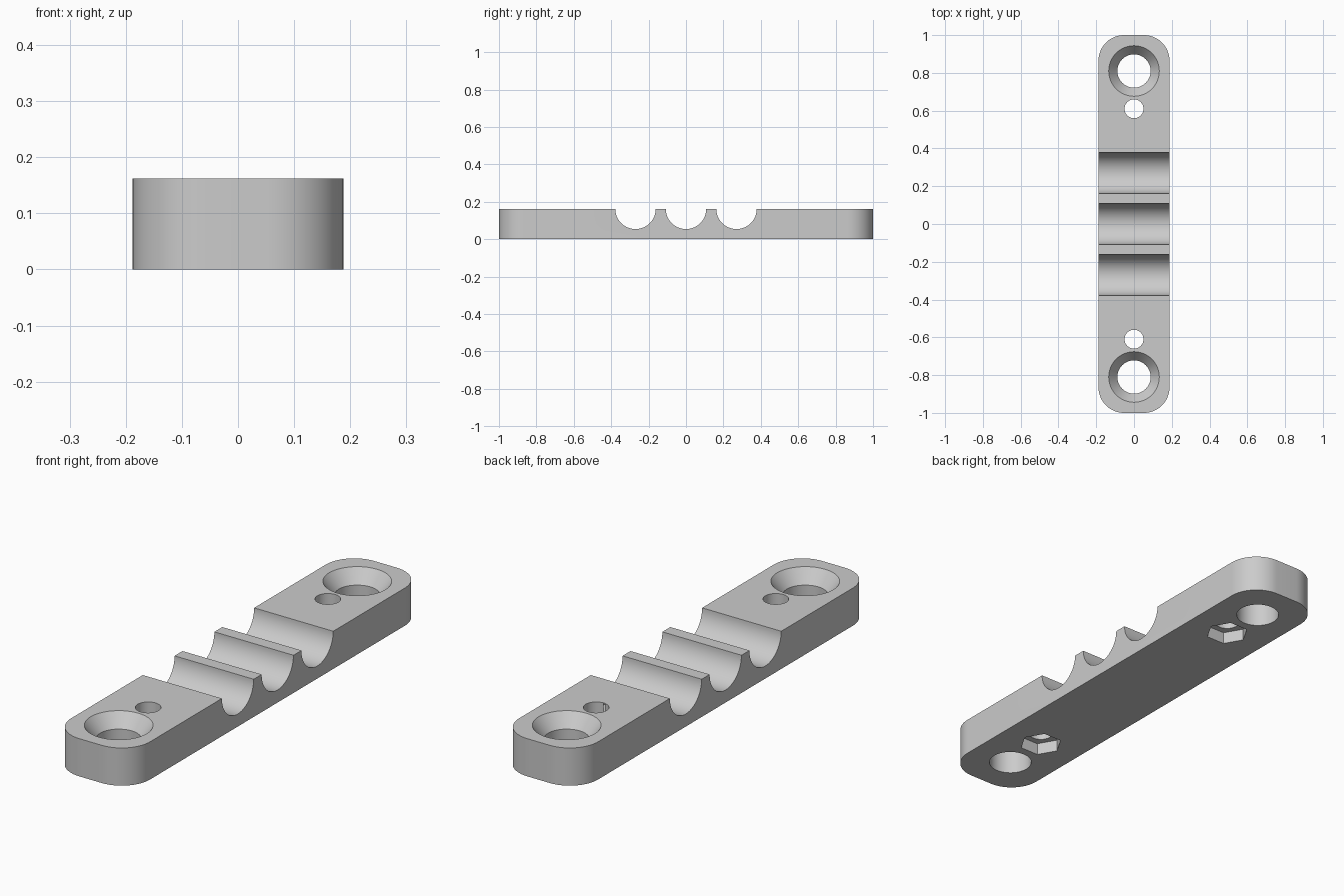
import bpy, bmesh, math

if "Cube" in bpy.data.objects:
    bpy.data.objects.remove(bpy.data.objects["Cube"])

HALF_W, HALF_L, HEIGHT, CORNER = 0.188, 1.0, 0.162, 0.135

grey = bpy.data.materials.new("light grey")
grey.diffuse_color = (0.6, 0.6, 0.6, 1)
grey.use_nodes = True
grey.node_tree.nodes["Principled BSDF"].inputs["Base Color"].default_value = grey.diffuse_color


def lathe(name, rings, y, sides=64):
    """Closed solid from (radius, z) rings stacked upward at (0, y)."""
    bm = bmesh.new()
    loops = [[bm.verts.new((r * math.cos(2 * math.pi * i / sides),
                            y + r * math.sin(2 * math.pi * i / sides), z))
              for i in range(sides)] for r, z in rings]
    for a, b in zip(loops, loops[1:]):
        for i in range(sides):
            j = (i + 1) % sides
            bm.faces.new((a[i], a[j], b[j], b[i]))
    bm.faces.new(loops[0][::-1])
    bm.faces.new(loops[-1])
    return finish(name, bm)


def finish(name, bm):
    bmesh.ops.recalc_face_normals(bm, faces=bm.faces)
    mesh = bpy.data.meshes.new(name)
    bm.to_mesh(mesh)
    bm.free()
    mesh.materials.append(grey)
    obj = bpy.data.objects.new(name, mesh)
    bpy.context.collection.objects.link(obj)
    return obj


# Rounded bar
bm = bmesh.new()
outline = []
for k, (sx, sy) in enumerate([(1, 1), (-1, 1), (-1, -1), (1, -1)]):
    for i in range(17):
        a = math.pi / 2 * (k + i / 16)
        outline.append(bm.verts.new((sx * (HALF_W - CORNER) + CORNER * math.cos(a),
                                     sy * (HALF_L - CORNER) + CORNER * math.sin(a), 0)))
base = bm.faces.new(outline)
top = bmesh.ops.extrude_face_region(bm, geom=[base])["geom"]
bmesh.ops.translate(bm, vec=(0, 0, HEIGHT),
                    verts=[v for v in top if isinstance(v, bmesh.types.BMVert)])
bar = finish("clamp_bar", bm)

cutters = []
# Countersunk screw holes, pin holes and hexagonal nut pockets at both ends
for s in (-1, 1):
    cutters.append(lathe("screw_hole_cutter", [
        (0.088, -0.05), (0.088, HEIGHT - 0.058), (0.134, HEIGHT), (0.134, HEIGHT + 0.05)], s * 0.81))
    cutters.append(lathe("nut_hole_cutter", [(0.05, -0.05), (0.05, HEIGHT + 0.05)], s * 0.61, 48))
    cutters.append(lathe("nut_pocket_cutter", [(0.088, -0.05), (0.088, 0.052)], s * 0.61, 6))

# Three half-round grooves across the top
for y in (-0.27, 0, 0.27):
    bm = bmesh.new()
    r = 0.108
    profile = [(y + r * math.cos(math.pi + math.pi * i / 32),
                HEIGHT + r * math.sin(math.pi + math.pi * i / 32)) for i in range(33)]
    profile += [(y + r, HEIGHT + 0.1), (y - r, HEIGHT + 0.1)]
    face = bm.faces.new([bm.verts.new((-0.3, py, pz)) for py, pz in profile])
    ext = bmesh.ops.extrude_face_region(bm, geom=[face])["geom"]
    bmesh.ops.translate(bm, vec=(0.6, 0, 0),
                        verts=[v for v in ext if isinstance(v, bmesh.types.BMVert)])
    cutters.append(finish("groove_cutter", bm))

# Cut everything out of the bar
bpy.context.view_layer.objects.active = bar
bar.select_set(True)
for c in cutters:
    mod = bar.modifiers.new("cut", "BOOLEAN")
    mod.operation = "DIFFERENCE"
    mod.solver = "EXACT"
    mod.object = c
    bpy.ops.object.modifier_apply(modifier=mod.name)
    bpy.data.objects.remove(c)

bpy.ops.object.shade_smooth_by_angle(angle=math.radians(30))
